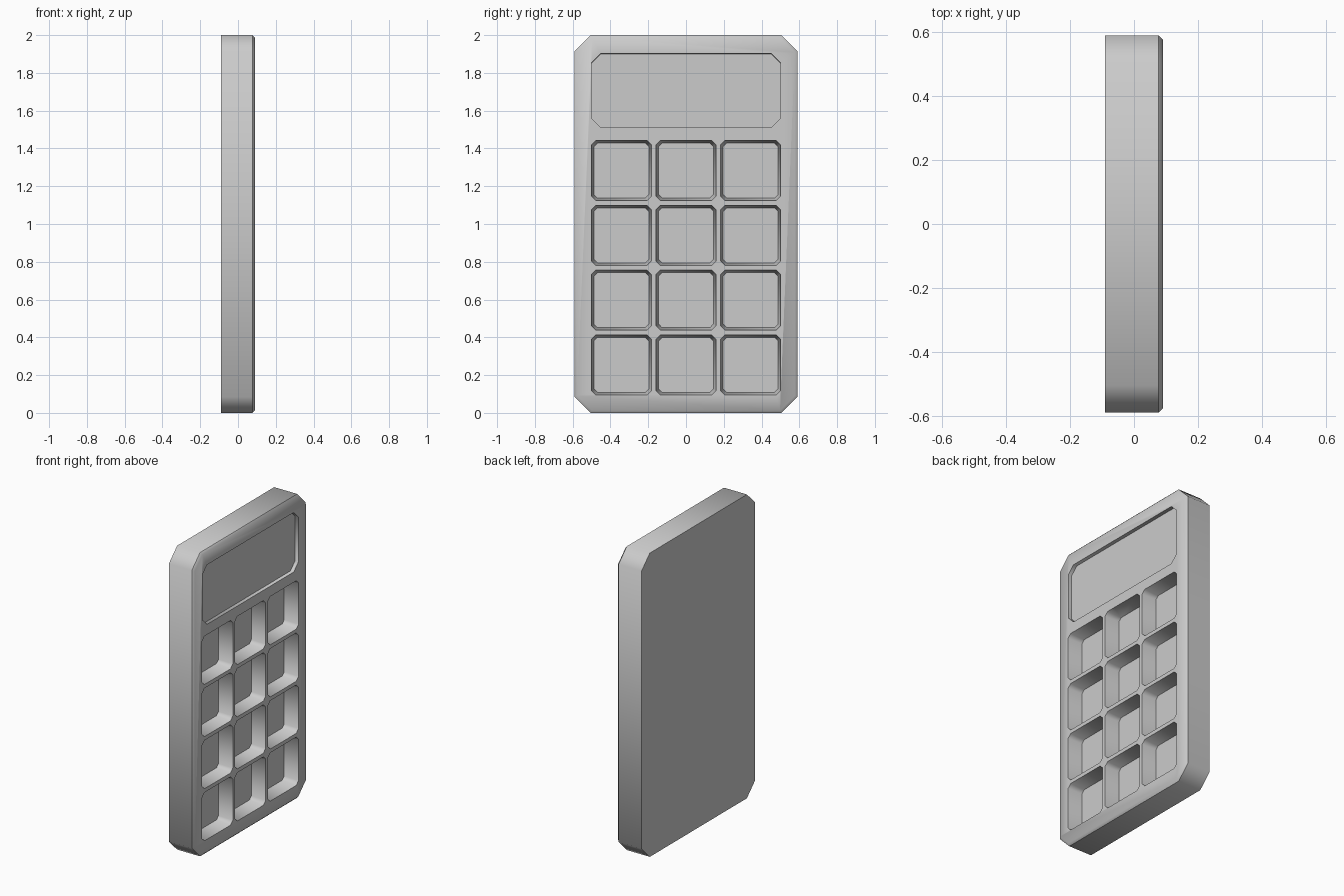
import bpy, bmesh, math

if "Cube" in bpy.data.objects:
    bpy.data.objects.remove(bpy.data.objects["Cube"])


def octagon(x, hy, hz, cut, cy, cz):
    pts = [(-hy + cut, -hz), (hy - cut, -hz), (hy, -hz + cut), (hy, hz - cut),
           (hy - cut, hz), (-hy + cut, hz), (-hy, hz - cut), (-hy, -hz + cut)]
    return [(x, cy + a, cz + b) for a, b in pts]


def loft(bm, sections, cy, cz):
    """Solid through chamfered rectangles: each section is (x, half_y, half_z, cut)."""
    rings = [[bm.verts.new(p) for p in octagon(*s, cy, cz)] for s in sections]
    faces = [bm.faces.new(rings[0]), bm.faces.new(rings[-1])]
    for a, b in zip(rings, rings[1:]):
        for i in range(8):
            j = (i + 1) % 8
            faces.append(bm.faces.new((a[i], a[j], b[j], b[i])))
    bmesh.ops.recalc_face_normals(bm, faces=faces)


def make_object(name, bm):
    me = bpy.data.meshes.new(name)
    bm.to_mesh(me)
    bm.free()
    ob = bpy.data.objects.new(name, me)
    bpy.context.collection.objects.link(ob)
    return ob


# body slab with bevelled front rim
bm = bmesh.new()
loft(bm, [(-0.09, 0.59, 1.0, 0.085), (0.077, 0.59, 1.0, 0.085),
          (0.09, 0.577, 0.987, 0.079)], 0, 1.0)
body = make_object("keypad_body", bm)

# cutters: shallow screen recess and twelve tapered key pockets
bm = bmesh.new()
loft(bm, [(0.066, 0.499, 0.195, 0.048), (0.12, 0.501, 0.197, 0.049)], 0, 1.706)
TAPER, FLOOR, TOP = 0.013, -0.005, 0.12
extra = TAPER * (TOP - 0.09) / (0.09 - FLOOR)
for row in range(4):
    for col in (-1, 0, 1):
        small, big = 0.159 - TAPER, 0.159 + extra
        loft(bm, [(FLOOR, small, small, 0.02), (TOP, big, big, 0.024)],
             col * 0.342, 0.254 + row * 0.343)
cutter = make_object("recess_cutter", bm)
cutter.hide_render = True

mod = body.modifiers.new("recesses", 'BOOLEAN')
mod.operation = 'DIFFERENCE'
mod.solver = 'EXACT'
mod.object = cutter
bpy.context.view_layer.objects.active = body
body.select_set(True)
bpy.ops.object.modifier_apply(modifier=mod.name)
bpy.data.objects.remove(cutter)

# smooth around the corners, crisp at rims and flat floors
bm = bmesh.new()
bm.from_mesh(body.data)
bm.normal_update()
for f in bm.faces:
    f.smooth = True
for e in bm.edges:
    if len(e.link_faces) == 2:
        a, b = (f.normal for f in e.link_faces)
        e.smooth = abs(a.x - b.x) < 0.3 and a.angle(b, 0) < math.radians(60)
bm.to_mesh(body.data)
bm.free()
